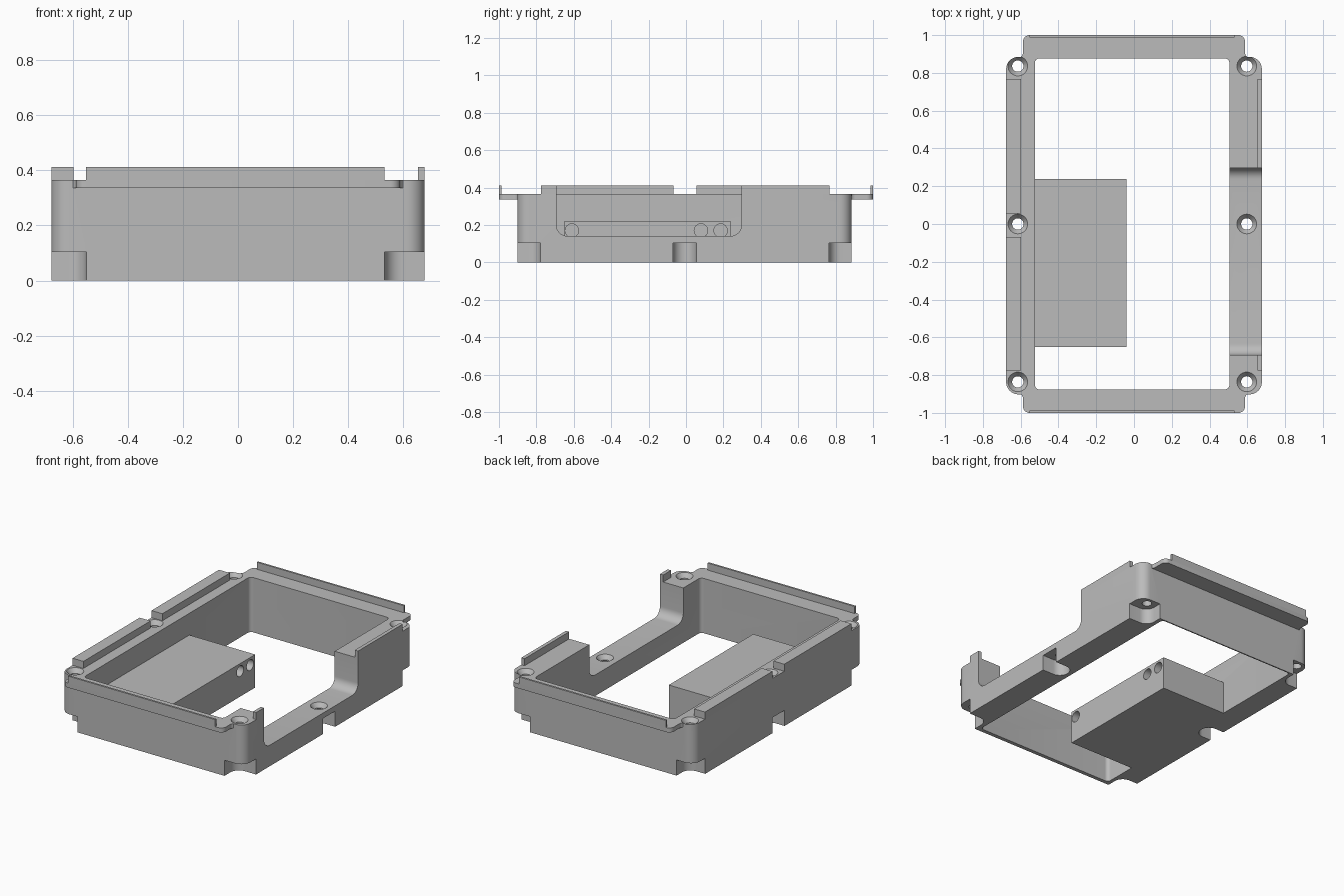
import bpy, bmesh, math
from mathutils import Vector

cube = bpy.data.objects.get("Cube")
if cube:
    bpy.data.objects.remove(cube, do_unlink=True)

grey = bpy.data.materials.new("plain grey")
grey.use_nodes = True
COL = (0.5, 0.5, 0.5, 1)
grey.diffuse_color = COL
grey.node_tree.nodes["Principled BSDF"].inputs["Base Color"].default_value = COL

TOP = 0.365          # top face of the frame
Y0, Y1 = -0.902, 0.885   # front and back wall faces
X1 = 0.677


def loft(name, loops):
    """Capped solid through matching loops of 3D points."""
    bm = bmesh.new()
    rings = [[bm.verts.new(p) for p in lp] for lp in loops]
    n = len(rings[0])
    for a, b in zip(rings, rings[1:]):
        for i in range(n):
            j = (i + 1) % n
            bm.faces.new((a[i], a[j], b[j], b[i]))
    bm.faces.new(rings[0][::-1])
    bm.faces.new(rings[-1])
    bmesh.ops.recalc_face_normals(bm, faces=bm.faces[:])
    me = bpy.data.meshes.new(name)
    bm.to_mesh(me)
    bm.free()
    me.materials.append(grey)
    ob = bpy.data.objects.new(name, me)
    bpy.context.collection.objects.link(ob)
    return ob


def rounded(corners, seg=8):
    """Outline from (x, y, radius) corners, each rounded by a tangent arc."""
    out = []
    for i, (x, y, r) in enumerate(corners):
        p = Vector((x, y))
        if r == 0:
            out.append(p)
            continue
        u = (Vector(corners[i - 1][:2]) - p).normalized()
        v = (Vector(corners[(i + 1) % len(corners)][:2]) - p).normalized()
        c = p + (u + v) * r          # right-angled corners
        for k in range(seg + 1):
            t = math.pi / 2 * k / seg
            out.append(c - v * r * math.cos(t) - u * r * math.sin(t))
    return out


def prism(name, outline, z0, z1):
    return loft(name, [[(p[0], p[1], z) for p in outline] for z in (z0, z1)])


def box(name, x0, x1, y0, y1, z0, z1, r=0):
    return prism(name, rounded([(x0, y0, r), (x1, y0, r), (x1, y1, r), (x0, y1, r)]), z0, z1)


def circle(r, n=32):
    return [(r * math.cos(2 * math.pi * i / n), r * math.sin(2 * math.pi * i / n)) for i in range(n)]


def combine(target, tool, op="DIFFERENCE"):
    m = target.modifiers.new("bool", "BOOLEAN")
    m.operation, m.object, m.solver = op, tool, "EXACT"
    bpy.context.view_layer.objects.active = target
    bpy.ops.object.modifier_apply(modifier=m.name)
    bpy.data.objects.remove(tool, do_unlink=True)


# main frame with rounded upright corners
frame = box("frame", -X1, X1, Y0, Y1, 0, TOP, 0.065)

# thin flanges overhanging the front and back
for s, edge in ((-1, Y0), (1, Y1)):
    e = edge - s * 0.007
    half = [(0.588, s, 0.035), (0.588, e, 0.028), (0.64, e, 0), (0.64, s * 0.83, 0)]
    loop = half + [(-x, y, r) for x, y, r in reversed(half)]
    combine(frame, prism("flange", rounded(loop), 0.335, TOP), "UNION")

# central opening
combine(frame, box("opening", -0.525, 0.505, -0.876, 0.877, -0.1, 0.6, 0.025))

# wide cut-out in the right-hand wall, rounded at the bottom
prof = rounded([(-0.693, 0.6, 0), (-0.693, 0.14, 0.06), (0.297, 0.14, 0.06), (0.297, 0.6, 0)])
combine(frame, loft("side_cut", [[(x, p[0], p[1]) for p in prof] for x in (0.4, 0.8)]))

# clearance notches under the screws and countersunk screw holes
for s, inner, cx in ((-1, -0.55, -0.615), (1, 0.532, 0.597)):
    out = s * 0.8
    for sy, yin in ((-1, -0.777), (1, 0.765)):
        o = rounded([(inner, yin, 0.063), (out, yin, 0), (out, sy * 0.97, 0), (inner, sy * 0.97, 0)])
        combine(frame, prism("corner_notch", o, -0.1, 0.104))
    o = rounded([(inner, -0.07, 0.0625), (out, -0.07, 0), (out, 0.056, 0), (inner, 0.056, 0.0625)])
    combine(frame, prism("middle_notch", o, -0.1, 0.104))
    for y in (-0.836, 0, 0.836):
        top = 0.14 if (s > 0 and y == 0) else TOP
        steps = ((0.052, top + 0.05), (0.052, top), (0.03, top - 0.028), (0.03, 0.05))
        combine(frame, loft("screw_hole", [[(cx + a, y + b, z) for a, b in circle(r)] for r, z in steps]))

# inner block against the left-hand wall, with three blind holes
block = box("inner_block", -0.525, -0.04, -0.65, 0.238, 0, 0.22)
for y in (-0.61, 0.08, 0.185):
    combine(block, loft("block_hole", [[(x, y + a, 0.17 + b) for a, b in circle(0.036)]
                                       for x in (-0.16, 0.1)]))

# raised ridges on the side walls
RZ = 0.412
box("ridge_right_front", -X1, -0.597, -0.775, -0.068, TOP, RZ)
box("ridge_right_back", -X1, -0.597, 0.056, 0.767, TOP, RZ)
box("ridge_left_front", 0.653, X1, -0.775, -0.693, TOP, RZ)
box("ridge_left_back", 0.653, X1, 0.297, 0.767, TOP, RZ)

# thin lips along the flange edges
box("lip_front", -0.552, 0.532, -1, -0.987, TOP, RZ)
box("lip_back", -0.552, 0.532, 0.987, 1, TOP, RZ)

# smooth the rounded surfaces, keep the edges sharp
for ob in (frame, block):
    bpy.ops.object.select_all(action="DESELECT")
    ob.select_set(True)
    bpy.context.view_layer.objects.active = ob
    bpy.ops.object.shade_smooth_by_angle(angle=math.radians(30))
